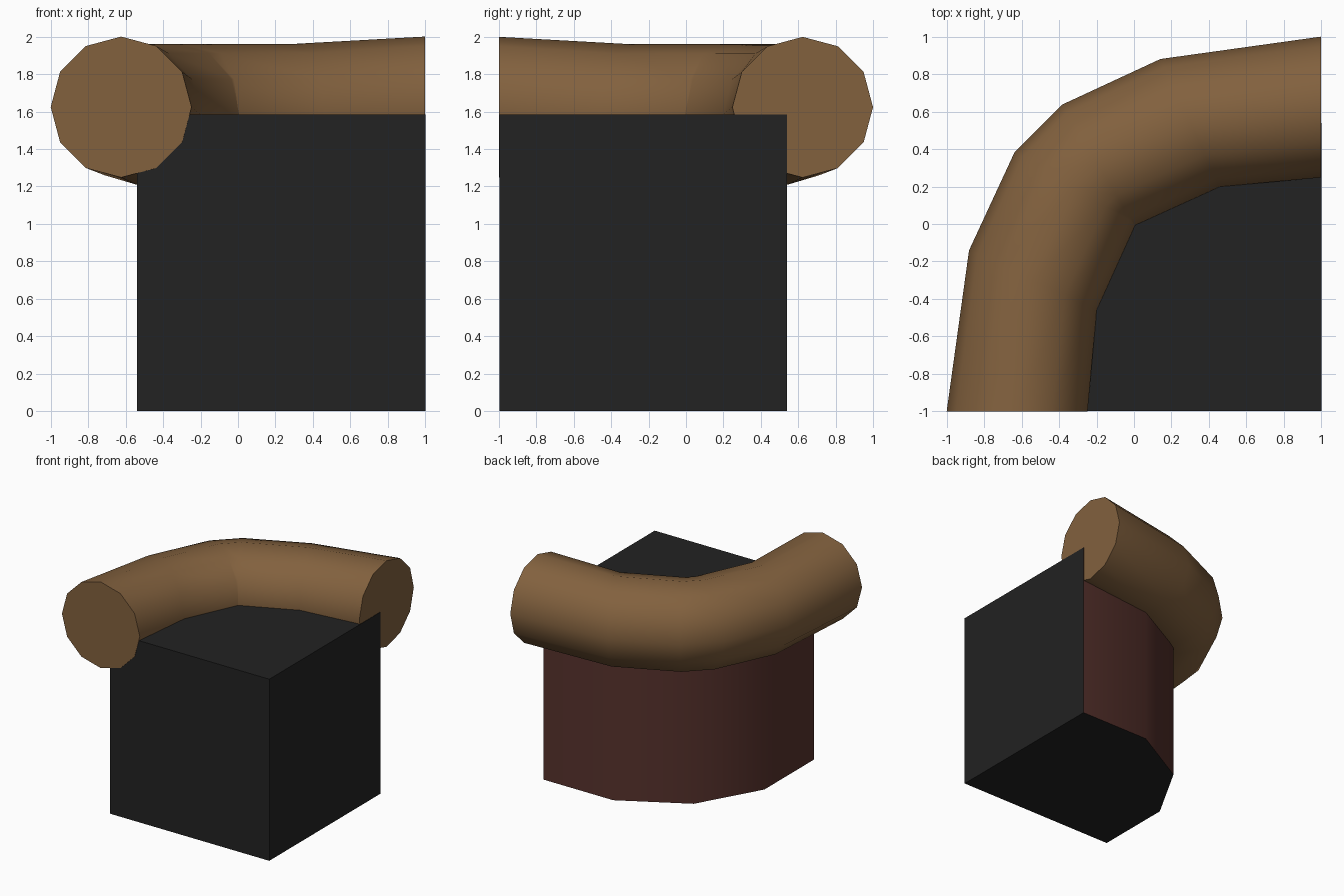
import bpy, bmesh, math
from mathutils import Vector

old = bpy.data.objects.get("Cube")
if old:
    bpy.data.objects.remove(old, do_unlink=True)


def material(name, color):
    m = bpy.data.materials.new(name)
    m.use_nodes = True
    m.diffuse_color = (*color, 1)
    bsdf = next(n for n in m.node_tree.nodes if n.type == 'BSDF_PRINCIPLED')
    bsdf.inputs["Base Color"].default_value = (*color, 1)
    return m


brown = material("tan wood", (0.223, 0.119, 0.048))
black = material("charcoal", (0.016, 0.016, 0.016))
maroon = material("dark maroon", (0.093, 0.031, 0.025))


def finish(name, bm, mats, angle):
    mesh = bpy.data.meshes.new(name)
    bmesh.ops.recalc_face_normals(bm, faces=bm.faces)
    bm.to_mesh(mesh)
    bm.free()
    ob = bpy.data.objects.new(name, mesh)
    bpy.context.collection.objects.link(ob)
    for m in mats:
        mesh.materials.append(m)
    bpy.ops.object.select_all(action='DESELECT')
    ob.select_set(True)
    bpy.context.view_layer.objects.active = ob
    bpy.ops.object.shade_smooth_by_angle(angle=math.radians(angle))
    return ob


# Padded rail: 12-sided rings along a quarter bend, mirrored over the diagonal
SIDES, RADIUS = 12, 0.376
half = [((-0.624, -1.0, 1.624), 0), ((-0.54, -0.30, 1.585), 25),
        ((-0.315, 0.19, 1.585), 31)]
other = [((-y, -x, z), 90 - a) for (x, y, z), a in reversed(half)]
other[-1] = ((0.997, 0.624, 1.624), 90)

bm = bmesh.new()
rings = []
for centre, turn in half + other:
    t = math.radians(turn)
    outward = Vector((-math.cos(t), math.sin(t), 0))
    ring = []
    for i in range(SIDES):
        a = math.tau * i / SIDES
        offset = outward * math.cos(a) + Vector((0, 0, math.sin(a)))
        ring.append(bm.verts.new(Vector(centre) + RADIUS * offset))
    rings.append(ring)
for r, s in zip(rings, rings[1:]):
    for i in range(SIDES):
        j = (i + 1) % SIDES
        bm.faces.new((r[i], r[j], s[j], s[i]))
bm.faces.new(rings[0])
bm.faces.new(rings[-1])
finish("padded_rail", bm, [brown], 50)

# Counter base: extruded footprint with a maroon curved outer wall
HEIGHT = 1.585
footprint = [(1, -0.997), (1, 0.54), (0.325, 0.54), (-0.235, 0.23),
             (-0.54, -0.31), (-0.54, -0.997)]
bm = bmesh.new()
floor = bm.faces.new([bm.verts.new((x, y, 0)) for x, y in footprint])
top = bmesh.ops.extrude_face_region(bm, geom=[floor], use_keep_orig=True)
bmesh.ops.translate(bm, vec=(0, 0, HEIGHT),
                    verts=[v for v in top["geom"] if isinstance(v, bmesh.types.BMVert)])
bmesh.ops.recalc_face_normals(bm, faces=bm.faces)
for f in bm.faces:
    f.normal_update()
    outer_side = f.normal.y - f.normal.x > 0.5 and abs(f.normal.z) < 0.5
    f.material_index = 1 if outer_side and f.normal.y > -0.5 else 0
finish("counter_base", bm, [black, maroon], 50)
